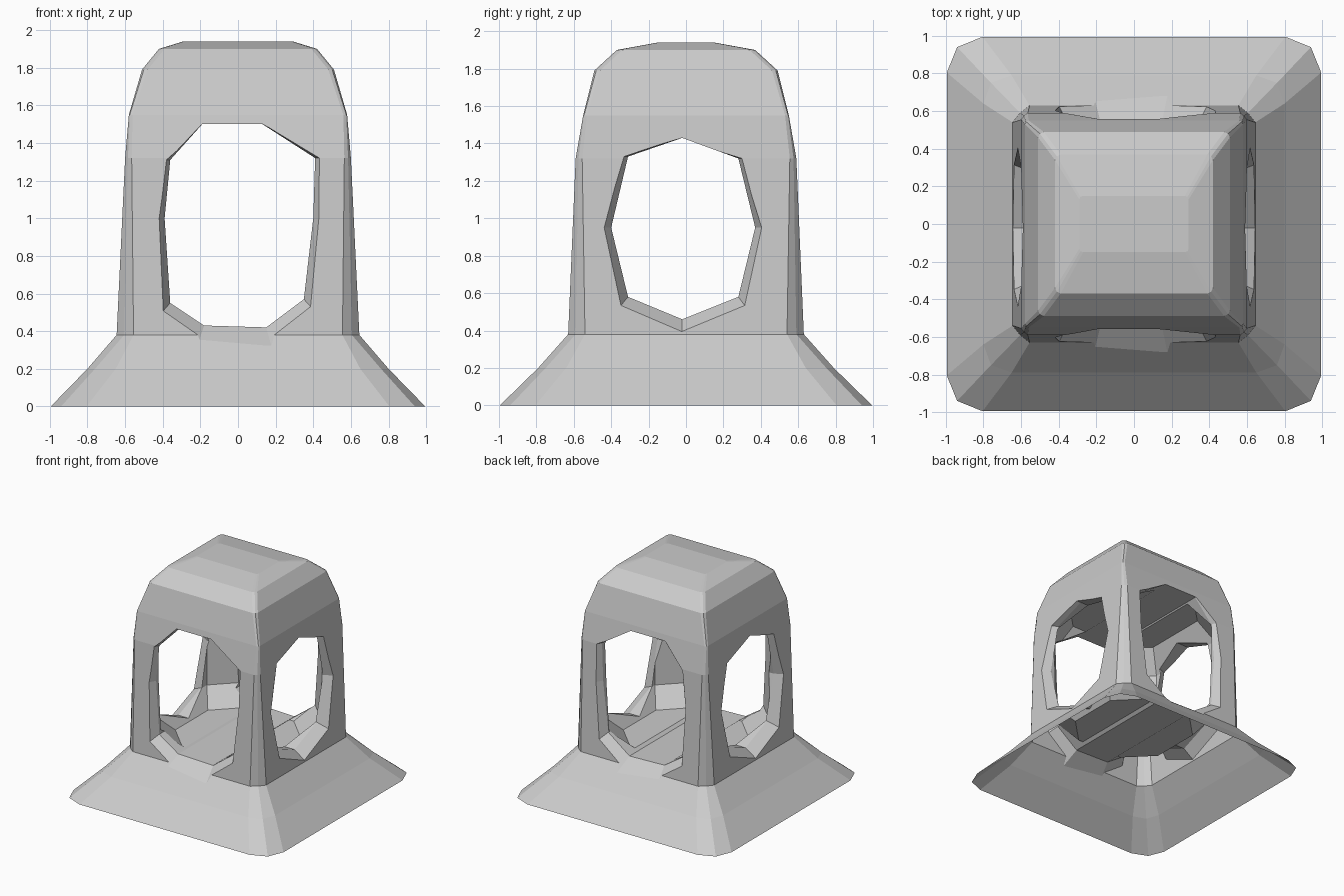
import bpy, bmesh

if "Cube" in bpy.data.objects:
    bpy.data.objects.remove(bpy.data.objects["Cube"])


def finish(bm, name):
    bmesh.ops.recalc_face_normals(bm, faces=bm.faces)
    mesh = bpy.data.meshes.new(name)
    bm.to_mesh(mesh)
    bm.free()
    ob = bpy.data.objects.new(name, mesh)
    bpy.context.collection.objects.link(ob)
    return ob


def loft(rings, name):
    """Skin a stack of closed loops and cap both ends."""
    bm = bmesh.new()
    loops = [[bm.verts.new(p) for p in ring] for ring in rings]
    for a, b in zip(loops, loops[1:]):
        n = len(a)
        for i in range(n):
            j = (i + 1) % n
            bm.faces.new((a[i], a[j], b[j], b[i]))
    bm.faces.new(loops[0])
    bm.faces.new(loops[-1])
    return finish(bm, name)


def corner_ring(z, hx, hy, m, c):
    """Square loop with three points at each corner."""
    k = hx - m
    quarter = [(hx, hy - c), (hx - k, hy - k), (hx - c, hy)]
    pts = []
    for sx, sy, step in ((1, 1, 1), (-1, 1, -1), (-1, -1, 1), (1, -1, -1)):
        pts += [(sx * x, sy * y, z) for x, y in quarter[::step]]
    return pts


def octagon(z, h, c):
    """Square of half width h with corners cut off at c from the centre line."""
    return [(x, y, z) for x, y in ((h, -c), (h, c), (c, h), (-c, h),
                                   (-h, c), (-h, -c), (-c, -h), (c, -h))]


def window_rings(outline, side):
    """Straight tunnel that flares a little at both outer wall faces."""
    rings = []
    for d, s in ((-0.68, 1.18), (-0.55, 1.0), (0.55, 1.0), (0.68, 1.18)):
        flared = [(u * s, 0.96 + (z - 0.96) * (s if z < 0.7 else 1)) for u, z in outline]
        rings.append([(d, u, z) if side else (u, d, z) for u, z in flared])
    return rings


# Flared skirt, tapering walls and rounded cap as one outer body
# each row: height, half width, half depth, corner middle, corner cut
profile = [
    (0.00, 0.995, 0.995, 0.94, 0.19),
    (0.20, 0.80, 0.79, 0.76, 0.15),
    (0.38, 0.645, 0.63, 0.605, 0.09),
    (1.32, 0.60, 0.59, 0.585, 0.035),
    (1.55, 0.58, 0.55, 0.575, 0.02),
    (1.79, 0.51, 0.49, 0.50, 0.03),
    (1.90, 0.42, 0.37, 0.41, 0.03),
    (1.94, 0.29, 0.15, 0.285, 0.02),
]
body = loft([corner_ring(*row) for row in profile], "open_tower")

# Window outlines, cut straight through in both directions
front_window = [(-0.18, 0.43), (0.15, 0.42), (0.35, 0.57), (0.40, 1.00), (0.41, 1.32),
                (0.13, 1.50), (-0.19, 1.50), (-0.36, 1.31), (-0.39, 1.00), (-0.36, 0.55)]
side_window = [(-0.31, 0.58), (-0.02, 0.46), (0.28, 0.58), (0.37, 0.95),
               (0.28, 1.32), (-0.02, 1.43), (-0.31, 1.33), (-0.40, 0.95)]
# Inner chamber, which leaves slim corner pillars with slanted inner faces
chamber = [(0.44, 0.44, 0.22), (0.58, 0.54, 0.35), (1.30, 0.55, 0.37), (1.49, 0.44, 0.28)]
cutters = [
    loft(window_rings(front_window, False), "front_window_cutter"),
    loft(window_rings(side_window, True), "side_window_cutter"),
    loft([octagon(*row) for row in chamber], "chamber_cutter"),
]
for cutter in cutters:
    cutter.hide_render = True
    mod = body.modifiers.new(cutter.name, 'BOOLEAN')
    mod.operation = 'DIFFERENCE'
    mod.solver = 'EXACT'
    mod.object = cutter
bpy.context.view_layer.objects.active = body
body.select_set(True)
for mod in list(body.modifiers):
    bpy.ops.object.modifier_apply(modifier=mod.name)
for cutter in cutters:
    bpy.data.objects.remove(cutter)

# Open underside, leaving the hollow pillars and raised floor visible from below
bm = bmesh.new()
bm.from_mesh(body.data)
base = [f for f in bm.faces if all(v.co.z < 0.001 for v in f.verts)]
bmesh.ops.delete(bm, geom=base, context='FACES')
bm.to_mesh(body.data)
bm.free()
